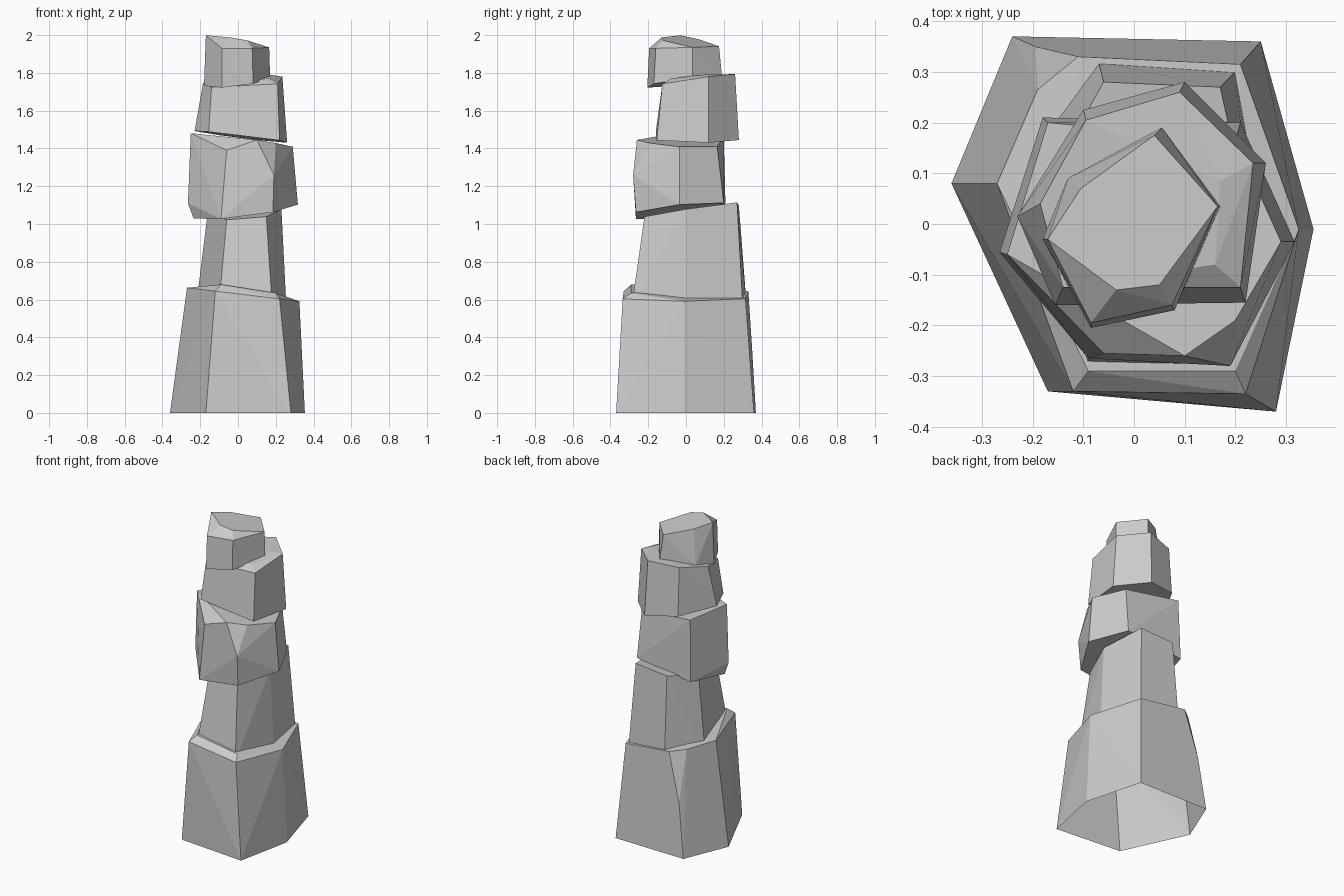
import bpy
import bmesh
from math import radians

default_cube = bpy.data.objects.get("Cube")
if default_cube:
    bpy.data.objects.remove(default_cube, do_unlink=True)

# One plain stone colour for the whole stack
stone = bpy.data.materials.new("grey stone")
stone.use_nodes = True
stone_colour = (0.6, 0.6, 0.6, 1)
stone.diffuse_color = stone_colour
stone.node_tree.nodes["Principled BSDF"].inputs["Base Color"].default_value = stone_colour


def tilted_ring(outline, height, slope_x=0, slope_y=0):
    """Lift a flat outline onto a sloping plane."""
    return [(x, y, height + slope_x * x + slope_y * y) for x, y in outline]


def rock(name, bottom, top, knuckles=(), open_base=False):
    """Faceted boulder: hull around two outlines and a few chipped corners."""
    bm = bmesh.new()
    for point in [*bottom, *top, *knuckles]:
        bm.verts.new(point)
    hull = bmesh.ops.convex_hull(bm, input=bm.verts[:])
    loose = [v for v in bm.verts if not v.link_faces]
    bmesh.ops.delete(bm, geom=loose, context="VERTS")
    # Merge nearly flat triangles into broad facets
    bmesh.ops.dissolve_limit(bm, angle_limit=radians(4),
                             verts=bm.verts[:], edges=bm.edges[:])
    bmesh.ops.recalc_face_normals(bm, faces=bm.faces[:])
    if open_base:
        floor = [f for f in bm.faces if f.normal.z < -0.9]
        bmesh.ops.delete(bm, geom=floor, context="FACES_ONLY")
    mesh = bpy.data.meshes.new(name)
    bm.to_mesh(mesh)
    bm.free()
    mesh.materials.append(stone)
    obj = bpy.data.objects.new(name, mesh)
    bpy.context.collection.objects.link(obj)
    return obj


# Broad foot of the stack, hollow underneath, with a chipped back corner
rock(
    "base_rock",
    bottom=tilted_ring([(-.36, .08), (-.24, .37), (.25, .36),
                        (.354, -.01), (.28, -.37), (-.17, -.33)], height=0),
    top=tilted_ring([(-.27, .08), (-.19, .265), (-.11, .33), (.21, .315),
                     (.325, -.01), (.22, -.335), (-.12, -.33)],
                    height=.63, slope_x=-.12),
    knuckles=[(-.195, .35, .34), (-.09, -.29, .68), (.2, -.29, .635)],
    open_base=True,
)

# Tapering second block
rock(
    "lower_rock",
    bottom=tilted_ring([(-.1, -.285), (.18, -.285), (.255, 0),
                        (.2, .3), (-.07, .32), (-.22, .12)], height=.58),
    top=tilted_ring([(-.06, -.22), (.15, -.22), (.23, 0),
                     (.17, .27), (-.06, .28), (-.16, .1)],
                    height=1.06, slope_x=.08, slope_y=.15),
)

# Bulging middle block with a pointed front
rock(
    "middle_rock",
    bottom=tilted_ring([(-.235, -.06), (-.09, -.265), (.185, -.265),
                        (.317, -.035), (.21, .2), (-.18, .21)],
                       height=1.065, slope_x=.13, slope_y=.1),
    top=tilted_ring([(-.25, -.06), (.1, -.26), (.2, -.19),
                     (.29, -.035), (.2, .165), (-.17, .2)],
                    height=1.445, slope_x=-.13, slope_y=-.05),
    knuckles=[(-.265, -.056, 1.11), (.19, -.28, 1.26), (-.06, -.255, 1.39)],
)

# Fourth block, pushed towards the back
rock(
    "upper_rock",
    bottom=tilted_ring([(-.23, .015), (-.155, -.16), (.22, -.155),
                        (.26, .12), (.1, .28), (-.1, .225)],
                       height=1.465, slope_x=-.12, slope_y=-.03),
    top=tilted_ring([(-.185, .04), (-.14, -.125), (.21, -.125),
                     (.235, .12), (.09, .26), (-.095, .205)],
                    height=1.75, slope_x=.05, slope_y=.15),
    knuckles=[(.17, .085, 1.79), (.16, -.08, 1.77)],
)

# Small cap, shifted forward, with chipped front corners
rock(
    "cap_rock",
    bottom=tilted_ring([(-.18, -.03), (-.085, -.205), (.08, -.17),
                        (.17, .035), (.055, .19), (-.13, .09)],
                       height=1.755, slope_x=.1, slope_y=.12),
    top=tilted_ring([(-.17, -.03), (-.035, -.13), (.05, -.12),
                     (.165, .035), (.04, .175), (-.105, .07)],
                    height=1.967, slope_x=-.17, slope_y=-.11),
    knuckles=[(-.085, -.195, 1.93), (.075, -.16, 1.93)],
)
